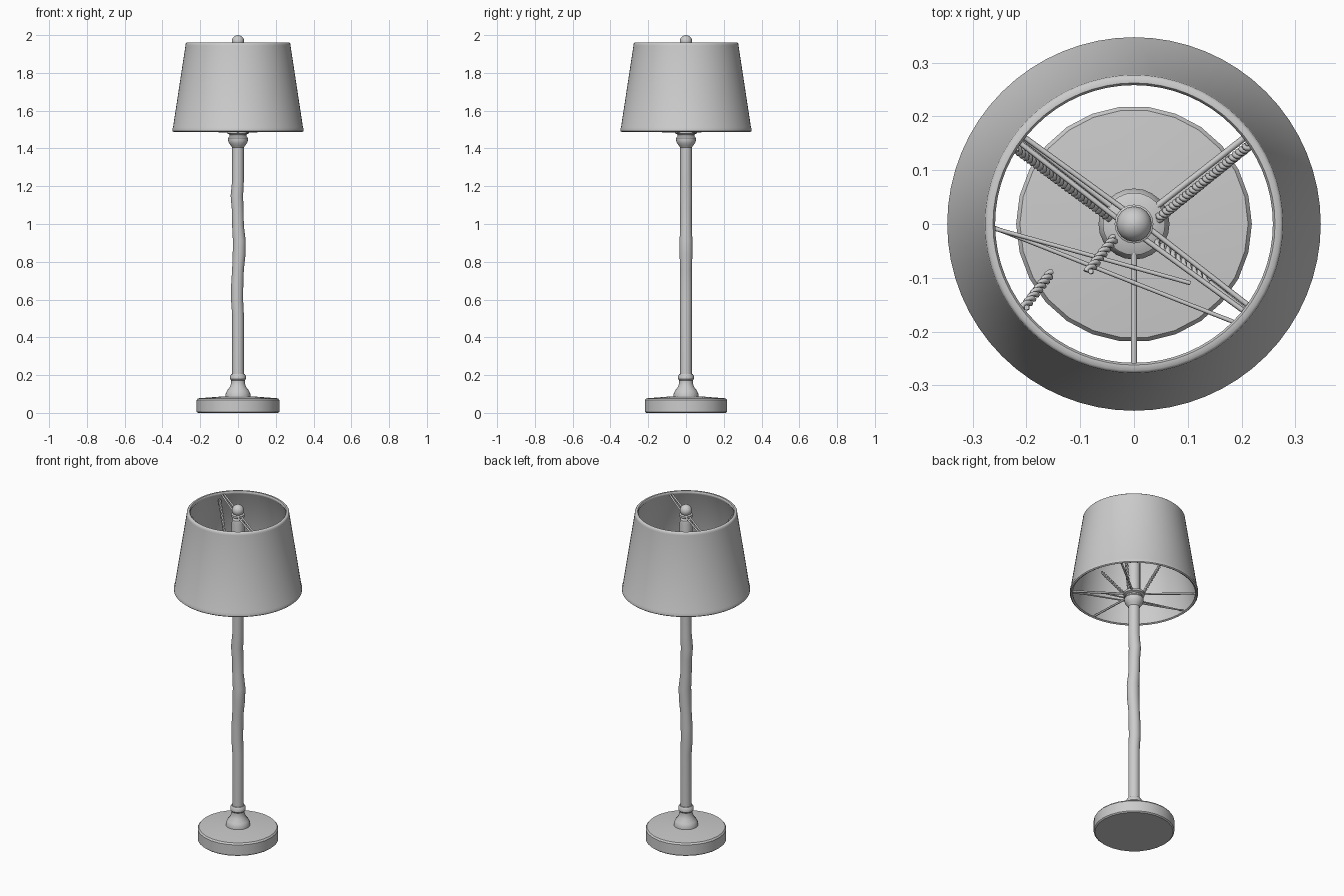
import bpy, bmesh, math
from mathutils import Vector

if "Cube" in bpy.data.objects:
    bpy.data.objects.remove(bpy.data.objects["Cube"])


def finish(name, bm, angle=35):
    bmesh.ops.recalc_face_normals(bm, faces=bm.faces)
    me = bpy.data.meshes.new(name)
    bm.to_mesh(me)
    bm.free()
    ob = bpy.data.objects.new(name, me)
    bpy.context.collection.objects.link(ob)
    bpy.ops.object.select_all(action='DESELECT')
    bpy.context.view_layer.objects.active = ob
    ob.select_set(True)
    bpy.ops.object.shade_smooth_by_angle(angle=math.radians(angle))
    return ob


def lathe(name, profile, sides, closed=False, angle=35):
    """Revolve (radius, z, optional x shift) points; open profiles get end caps."""
    bm = bmesh.new()
    rings = []
    for r, z, *shift in profile:
        dx = shift[0] if shift else 0
        rings.append([bm.verts.new((r * math.cos(2 * math.pi * i / sides) + dx,
                                    r * math.sin(2 * math.pi * i / sides), z))
                      for i in range(sides)])
    pairs = list(zip(rings, rings[1:]))
    if closed:
        pairs.append((rings[-1], rings[0]))
    for a, b in pairs:
        for i in range(sides):
            j = (i + 1) % sides
            bm.faces.new((a[i], a[j], b[j], b[i]))
    if not closed:
        bm.faces.new(rings[0])
        bm.faces.new(rings[-1])
    return finish(name, bm, angle)


def wire(name, paths, radius):
    """Round wires swept along one or more point lists."""
    cu = bpy.data.curves.new(name, 'CURVE')
    cu.dimensions = '3D'
    cu.bevel_depth = radius
    cu.bevel_resolution = 1
    cu.use_fill_caps = True
    for pts in paths:
        sp = cu.splines.new('POLY')
        sp.points.add(len(pts) - 1)
        for p, co in zip(sp.points, pts):
            p.co = (*co, 1)
    ob = bpy.data.objects.new(name, cu)
    bpy.context.collection.objects.link(ob)
    return ob


def twisted_wire(name, start, end, radius=0.005, pitch=0.035):
    """Two strands wound round a straight line."""
    a, b = Vector(start), Vector(end)
    d = b - a
    u = d.orthogonal().normalized()
    v = d.normalized().cross(u)
    n = max(8, int(d.length / pitch * 8))
    strands = []
    for phase in (0, math.pi):
        pts = []
        for i in range(n + 1):
            t = phase + 2 * math.pi * d.length / pitch * i / n
            pts.append(a + d * (i / n) + (u * math.cos(t) + v * math.sin(t)) * radius)
        strands.append(pts)
    return wire(name, strands, radius)


# Base disc
lathe("base", [(0.212, 0), (0.219, 0.006), (0.219, 0.068), (0.212, 0.077),
               (0.07, 0.088)], 26, angle=30)

# Flared foot of the pole with its small ring
lathe("pole_foot", [(0.066, 0.084), (0.066, 0.100), (0.058, 0.118), (0.042, 0.138),
                    (0.036, 0.160), (0.036, 0.172), (0.042, 0.180), (0.042, 0.196),
                    (0.035, 0.206)], 24)

# Pole, slightly uneven
lathe("pole", [(0.031, 0.10), (0.031, 0.52), (0.032, 0.60, -0.005), (0.032, 0.68, -0.004),
               (0.031, 0.76), (0.034, 0.84, 0.006), (0.034, 0.91, 0.007), (0.031, 0.99),
               (0.031, 1.08, -0.002), (0.033, 1.15, -0.006), (0.031, 1.23), (0.031, 1.44)], 20)

# Collar below the shade
lathe("top_collar", [(0.031, 1.405), (0.038, 1.415), (0.048, 1.428), (0.052, 1.442),
                     (0.052, 1.456), (0.044, 1.466), (0.044, 1.474), (0.058, 1.480),
                     (0.058, 1.492), (0.040, 1.500)], 24)

# Stem inside the shade, and finial
lathe("inner_stem", [(0.034, 1.48), (0.034, 1.895), (0.030, 1.915), (0.018, 1.925),
                     (0.018, 1.95)], 20)
ball = [(0.033 * math.sin(math.pi * i / 10), 1.967 - 0.033 * math.cos(math.pi * i / 10))
        for i in range(1, 10)]
lathe("finial", [(0.002, 1.934)] + ball + [(0.002, 2.0)], 16, angle=60)

# Shade wall with rolled rims
lathe("shade", [(0.341, 1.487), (0.347, 1.492), (0.347, 1.506), (0.344, 1.512),
                (0.278, 1.945), (0.277, 1.955), (0.272, 1.960), (0.262, 1.960),
                (0.258, 1.955), (0.260, 1.944), (0.266, 1.936), (0.333, 1.512),
                (0.332, 1.492)], 64, closed=True, angle=50)

# Upper spider: a paired bar straight across the hub
for i, s in enumerate((-1, 1)):
    rim = Vector((0.213 * s, -0.160 * s, 1.945))
    side = Vector((0.16, 0.213, 0)).normalized() * 0.011
    hub = Vector((0, 0, 1.938))
    wire(f"upper_arm_{i + 1}", [[hub + side, rim + side * 0.6],
                                [hub - side, rim - side * 0.6]], 0.005)
lathe("hub", [(0.030, 1.928), (0.036, 1.932), (0.036, 1.944), (0.030, 1.948)], 20)

# Twisted stays rising from the collar to the shade wall
twisted_wire("stay_back_left", (-0.045, 0.012, 1.49), (-0.222, 0.142, 1.92))
twisted_wire("stay_back_right", (0.045, 0.010, 1.49), (0.215, 0.147, 1.92))
twisted_wire("stay_front_right", (0.040, -0.035, 1.49), (0.140, -0.105, 1.62))
twisted_wire("stay_front_left_inner", (-0.035, -0.025, 1.49), (-0.085, -0.088, 1.60))
twisted_wire("stay_front_left_outer", (-0.155, -0.092, 1.82), (-0.204, -0.155, 1.93))

# Lower spider spokes in the shade's bottom opening
for i, deg in enumerate((38, 142, 270, 322)):
    a = math.radians(deg)
    wire(f"lower_spoke_{i + 1}", [[(0.04 * math.cos(a), 0.04 * math.sin(a), 1.488),
                                   (0.338 * math.cos(a), 0.338 * math.sin(a), 1.498)]], 0.006)

# Loose cross wires
wire("cross_wires", [[(-0.333, 0.022, 1.498), (0.180, -0.180, 1.498), (0.25, -0.215, 1.498)],
                     [(-0.333, 0.012, 1.502), (0.105, -0.110, 1.500)]], 0.004)
